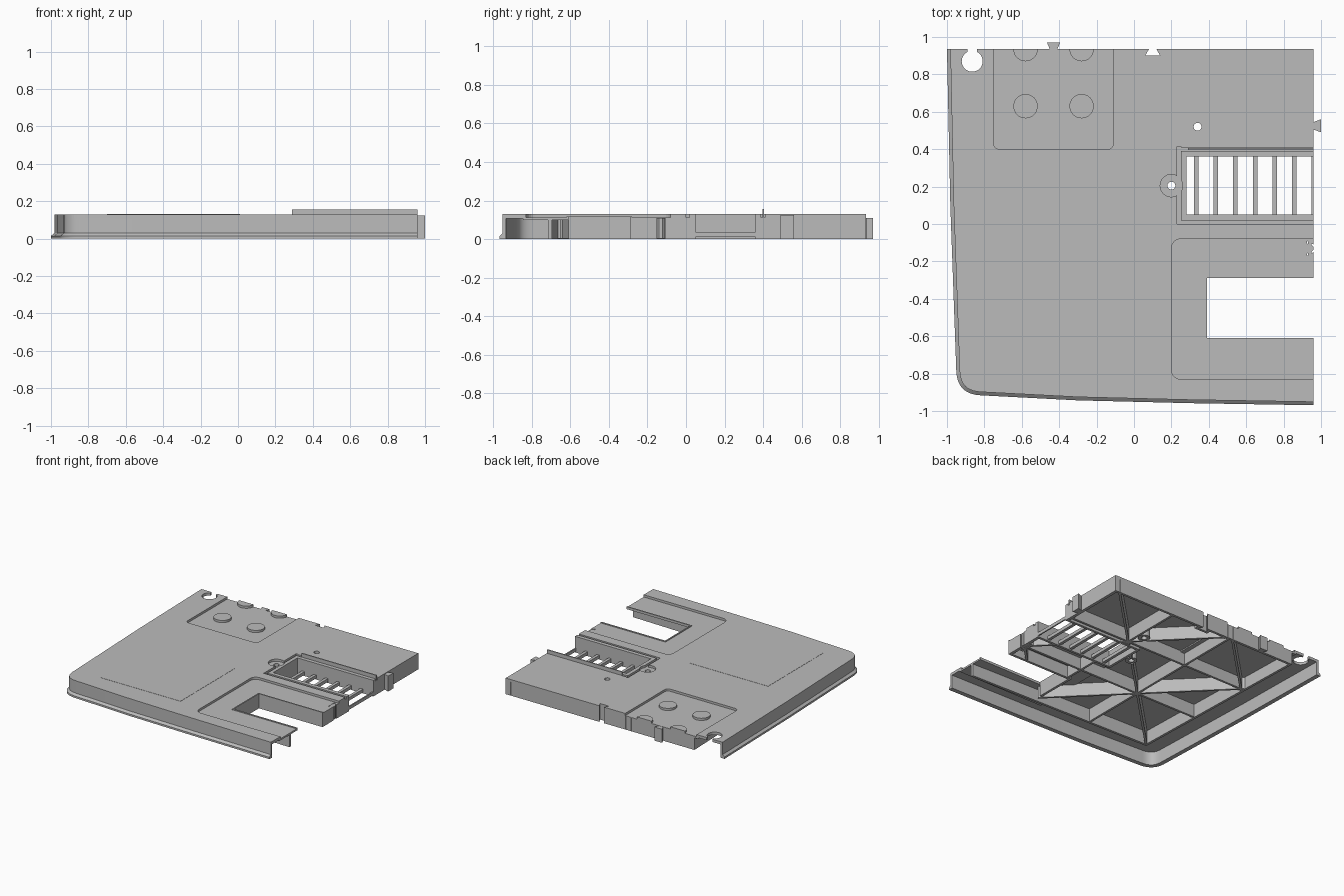
import bpy, bmesh, math
from mathutils import Vector

cube = bpy.data.objects.get("Cube")
if cube:
    bpy.data.objects.remove(cube, do_unlink=True)

grey = bpy.data.materials.new("plain grey")
grey.use_nodes = True
grey.diffuse_color = (0.5, 0.5, 0.5, 1)
grey.node_tree.nodes["Principled BSDF"].inputs["Base Color"].default_value = (0.5, 0.5, 0.5, 1)

RIGHT, BACK = 0.96, 0.935      # straight edges of the tile
TOP, UNDER, SUNK = 0.13, 0.108, 0.112


def finish(name, bm):
    bmesh.ops.recalc_face_normals(bm, faces=bm.faces)
    mesh = bpy.data.meshes.new(name)
    bm.to_mesh(mesh)
    bm.free()
    mesh.materials.append(grey)
    obj = bpy.data.objects.new(name, mesh)
    bpy.context.collection.objects.link(obj)
    return obj


def add_prism(bm, pts, z0, z1):
    low = [bm.verts.new((x, y, z0)) for x, y in pts]
    high = [bm.verts.new((x, y, z1)) for x, y in pts]
    bm.faces.new(low[::-1])
    bm.faces.new(high)
    for i in range(len(pts)):
        j = (i + 1) % len(pts)
        bm.faces.new((low[i], low[j], high[j], high[i]))


def prism(name, z0, z1, *outlines):
    bm = bmesh.new()
    for pts in outlines:
        add_prism(bm, pts, z0, z1)
    return finish(name, bm)


def arc(x, y, r, start=0, end=360, n=32):
    steps = n if end - start == 360 else n + 1
    angles = [math.radians(start + (end - start) * i / n) for i in range(steps)]
    return [(x + r * math.cos(a), y + r * math.sin(a)) for a in angles]


def rect(x0, x1, y0, y1, r=0):
    if not r:
        return [(x0, y0), (x1, y0), (x1, y1), (x0, y1)]
    corners = ((x1 - r, y1 - r), (x0 + r, y1 - r), (x0 + r, y0 + r), (x1 - r, y0 + r))
    return [p for i, c in enumerate(corners) for p in arc(*c, r, 90 * i, 90 * i + 90, 6)]


def offset(path, d):
    """Shift an open path to its left, keeping its ends on the tile edges."""
    vs, out = [Vector(p) for p in path], []
    for i, v in enumerate(vs):
        before = (v - vs[i - 1]).normalized() if i else (vs[1] - v).normalized()
        after = (vs[i + 1] - v).normalized() if i + 1 < len(vs) else before
        n1, n2 = Vector((-before.y, before.x)), Vector((-after.y, after.x))
        out.append(tuple(v + (n1 + n2) * d / (1 + n1.dot(n2))))
    out[0], out[-1] = (out[0][0], BACK), (RIGHT, out[-1][1])
    return out


def sweep(name, path, profile):
    bm = bmesh.new()
    rows = [[bm.verts.new((x, y, z)) for x, y in offset(path, d)] for d, z in profile]
    for a, b in zip(rows, rows[1:] + rows[:1]):
        for i in range(len(path) - 1):
            bm.faces.new((a[i], a[i + 1], b[i + 1], b[i]))
    for end in (0, -1):
        bm.faces.new([row[end] for row in rows])
    return finish(name, bm)


def cut(obj, z0, z1, *outlines):
    for pts in outlines:
        cutter = prism("cutter", z0, z1, pts)
        cutter.hide_render = True
        mod = obj.modifiers.new("cut", 'BOOLEAN')
        mod.operation, mod.solver, mod.object = 'DIFFERENCE', 'EXACT', cutter
        bpy.context.view_layer.objects.active = obj
        bpy.ops.object.modifier_apply(modifier=mod.name)
        bpy.data.objects.remove(cutter, do_unlink=True)


# Outer edge: left side, rounded front corner, gently bowed front
a, c, b = Vector((-0.95, -0.79)), Vector((-0.943, -0.91)), Vector((-0.82, -0.916))
corner = [tuple(a * (1 - t) ** 2 + c * 2 * t * (1 - t) + b * t * t) for t in [i / 10 for i in range(11)]]
edge = [(-1, BACK), (-0.982, 0.1)] + corner + [(-0.3, -0.943), (0.3, -0.958), (RIGHT, -0.969)]

# Shared cut shapes
back_notch = [(0.06, 0.9), (0.14, 0.9), (0.12, BACK), (0.12, 1.1), (0.08, 1.1), (0.08, BACK)]
right_notch = [(0.925, -0.17), (RIGHT, -0.15), (1.1, -0.15), (1.1, -0.11), (RIGHT, -0.11), (0.925, -0.09)]
cutout = rect(0.39, 1.1, -0.61, -0.29)
tray = rect(0.28, 1.1, 0.05, 0.36)
screws = [(0.34, 0.52), (0.2, 0.205)]
holes = [arc(x, y, 0.021) for x, y in screws]

# Top plate with recesses, grooves and openings
plate = prism("top_plate", UNDER, TOP, offset(edge, 0.018) + [(RIGHT, BACK)])
cut(plate, 0, 0.2, rect(-0.75, -0.11, 0.4, 1.2, 0.03), rect(0.2, 1.2, -0.83, -0.08, 0.05),
    tray, back_notch, right_notch, arc(-0.865, 0.87, 0.056), rect(-0.89, -0.84, 0.88, 1.1), *holes)
cut(plate, SUNK, 0.2, arc(0.2, 0.205, 0.06), rect(0.23, 0.25, 0.0, 0.415),
    rect(0.24, 1.1, 0.0, 0.018), rect(0.24, 1.1, 0.39, 0.41))

# Sunken floors
prism("back_recess_floor", 0.098, SUNK, rect(-0.765, -0.095, 0.385, BACK))
floor = prism("front_recess_floor", 0.098, SUNK, rect(0.185, RIGHT, -0.845, -0.065))
cut(floor, 0, 0.2, cutout, right_notch)
prism("cutout_rim", 0.098, 0.118, rect(0.38, 0.39, -0.62, -0.28),
      rect(0.38, RIGHT, -0.62, -0.61), rect(0.38, RIGHT, -0.29, -0.28))

# Round pads in the back recess and the thin square label plate
prism("round_pads", 0.11, TOP, *[arc(x, 0.63, 0.065) for x in (-0.58, -0.28)],
      *[arc(x, BACK, 0.065, 180, 360) for x in (-0.58, -0.28)])
prism("square_plate", 0.125, 0.1315, rect(-0.7, 0.01, -0.75, -0.05))

# Flared outer skirt and inner wall
sweep("outer_skirt", edge, [(0, 0), (0, 0.015), (0.018, 0.03), (0.018, 0.11), (0.036, 0.11), (0.036, 0)])
sweep("inner_wall", [(-0.73, BACK), (-0.68, -0.67), (RIGHT, -0.715)],
      [(0, 0), (0, 0.11), (0.02, 0.11), (0.02, 0)])

# Straight joining walls with dovetail notches
back_wall = prism("back_wall", 0, 0.11, [(-0.72, 0.915), (0.04, 0.915), (0.04, 0.88), (0.16, 0.88),
                  (0.16, 0.915), (RIGHT, 0.915), (RIGHT, BACK), (-0.72, BACK)])
cut(back_wall, -0.1, 0.2, back_notch)
right_wall = prism("right_wall", 0, 0.11, [(RIGHT, -0.29), (RIGHT, 0.05), (0.94, 0.05), (0.94, -0.07),
                   (0.905, -0.07), (0.905, -0.19), (0.94, -0.19), (0.94, -0.29)])
cut(right_wall, -0.1, 0.2, right_notch)
prism("right_back_wall", 0, 0.11, rect(0.94, RIGHT, 0.36, 0.92))
prism("cutout_walls", 0, 0.11, rect(0.37, 0.39, -0.61, -0.27), rect(0.39, RIGHT, -0.29, -0.27))

# Dovetail tenons
prism("back_tenon", 0, 0.11, [(-0.45, BACK), (-0.41, BACK), (-0.395, 0.97), (-0.465, 0.97)])
prism("right_tenon", 0, 0.125, [(RIGHT, 0.505), (1, 0.49), (1, 0.56), (RIGHT, 0.545)])

# Slatted tray with its raised lip
prism("tray_walls", 0, 0.11, rect(0.26, 0.28, 0.03, 0.38),
      rect(0.28, RIGHT, 0.03, 0.05), rect(0.28, RIGHT, 0.36, 0.38))
prism("tray_slats", 0.01, 0.036, *[rect(x, x + 0.024, 0.045, 0.365)
      for x in [0.32 + 0.105 * i for i in range(6)]], rect(0.95, RIGHT, 0.045, 0.365))
prism("tray_lip", UNDER, 0.157, rect(0.29, RIGHT, 0.396, 0.405))

# Screw bosses
for i, (x, y) in enumerate(screws):
    boss = prism("screw_boss_%d" % (i + 1), 0.01, 0.11, arc(x, y, 0.045))
    cut(boss, -0.1, 0.2, holes[i])


# Lattice of stiffening ribs under the plate
def inside(x, y):
    if x < -0.675 - 0.031 * (y + 0.67) or y < -0.665 - 0.027 * (x + 0.68):
        return False
    if x > 0.95 or y > 0.925 or any((x - sx) ** 2 + (y - sy) ** 2 < 0.0016 for sx, sy in screws):
        return False
    return not (x > 0.265 and 0.035 < y < 0.375 or x > 0.375 and -0.72 < y < -0.275)


def runs(start, direction):
    p, d, begin = Vector(start), Vector(direction).normalized() * 0.01, None
    for i in range(-300, 301):
        q = p + d * i
        if inside(*q):
            begin = begin or q
            last = q
        elif begin:
            if (last - begin).length > 0.03:
                yield begin - d, last + d
            begin = None


ribs = bmesh.new()
pitch, node = 0.54, (-0.14, -0.13)
lines = [((node[0] + k * pitch, 0), (0, 1)) for k in range(3)]
lines += [((0, node[1] + k * pitch), (1, 0)) for k in range(3)]
lines += [((node[0] + k * pitch, node[1]), (1, s)) for s in (1, -1) for k in range(-4, 5, 2)]
for start, direction in lines:
    for p, q in runs(start, direction):
        side = (q - p).normalized().orthogonal() * 0.009
        add_prism(ribs, [p - side, q - side, q + side, p + side], 0.004, 0.11)
finish("ribs", ribs)

# Smooth the round parts, keep edges sharp
for obj in bpy.context.collection.objects:
    if obj.type == 'MESH' and obj.name.startswith(("outer", "round", "screw")):
        bpy.ops.object.select_all(action='DESELECT')
        obj.select_set(True)
        bpy.context.view_layer.objects.active = obj
        bpy.ops.object.shade_smooth_by_angle(angle=math.radians(30))
